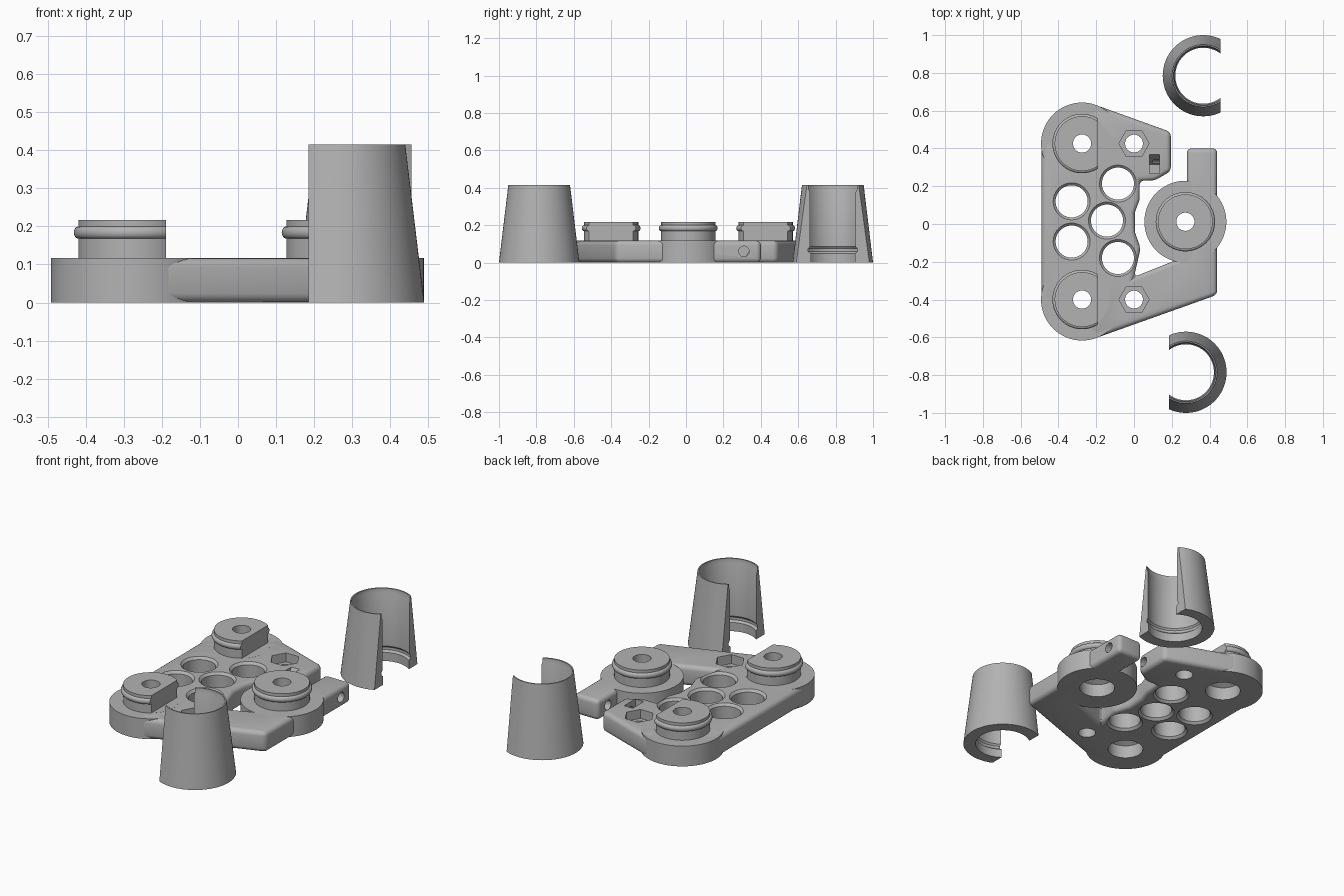
import bpy, bmesh, math
from mathutils import Matrix, Vector

if "Cube" in bpy.data.objects:
    bpy.data.objects.remove(bpy.data.objects["Cube"], do_unlink=True)

grey = bpy.data.materials.new("plain_grey")
grey.use_nodes = True
colour = (0.45, 0.45, 0.45, 1)
grey.diffuse_color = colour
for node in grey.node_tree.nodes:
    if node.type == 'BSDF_PRINCIPLED':
        node.inputs["Base Color"].default_value = colour

HEIGHT = 0.117
cutters = []


def make(name, bm, cutter=False):
    """Turn a bmesh into an object."""
    bmesh.ops.recalc_face_normals(bm, faces=bm.faces[:])
    me = bpy.data.meshes.new(name)
    bm.to_mesh(me)
    bm.free()
    me.materials.append(grey)
    ob = bpy.data.objects.new(name, me)
    bpy.context.scene.collection.objects.link(ob)
    if cutter:
        ob.hide_render = True
        cutters.append(ob)
    return ob


def lathe(name, profile, centre, cutter=False, steps=72):
    """Revolve a closed (radius, z) loop around a vertical axis."""
    bm = bmesh.new()
    rings = []
    for i in range(steps):
        a = math.tau * i / steps
        rings.append([bm.verts.new((centre[0] + r * math.cos(a),
                                    centre[1] + r * math.sin(a), z)) for r, z in profile])
    n = len(profile)
    for i in range(steps):
        p, q = rings[i], rings[(i + 1) % steps]
        for j in range(n):
            k = (j + 1) % n
            bm.faces.new((p[j], q[j], q[k], p[k]))
    bmesh.ops.remove_doubles(bm, verts=bm.verts[:], dist=1e-5)
    return make(name, bm, cutter)


def prism(name, points, z0, z1, cutter=False):
    bm = bmesh.new()
    base = bm.faces.new([bm.verts.new((x, y, z0)) for x, y in points])
    top = bmesh.ops.extrude_face_region(bm, geom=[base])["geom"]
    verts = [v for v in top if isinstance(v, bmesh.types.BMVert)]
    bmesh.ops.translate(bm, verts=verts, vec=(0, 0, z1 - z0))
    return make(name, bm, cutter)


def rod(name, centre, radius, z0, z1, sides=48):
    pts = [(centre[0] + radius * math.cos(math.tau * i / sides),
            centre[1] + radius * math.sin(math.tau * i / sides)) for i in range(sides)]
    return prism(name, pts, z0, z1, True)


def box(name, x0, x1, y0, y1, z0, z1):
    return prism(name, [(x0, y0), (x1, y0), (x1, y1), (x0, y1)], z0, z1, True)


def finish(ob, cuts=(), bevel=0):
    """Bevel, cut, bake the modifiers and smooth."""
    if bevel:
        b = ob.modifiers.new("rounding", 'BEVEL')
        b.width, b.segments, b.limit_method = bevel, 4, 'ANGLE'
        b.angle_limit = math.radians(25)
    for c in cuts:
        m = ob.modifiers.new("cut", 'BOOLEAN')
        m.operation, m.solver, m.object = 'DIFFERENCE', 'EXACT', c
    bpy.context.view_layer.update()
    dg = bpy.context.evaluated_depsgraph_get()
    me = bpy.data.meshes.new_from_object(ob.evaluated_get(dg))
    ob.modifiers.clear()
    ob.data = me
    me.shade_smooth()
    me.set_sharp_from_angle(angle=math.radians(30))


# Round bosses with snap knobs and countersunk bores
bosses = [("back_right", (-0.275, 0.426)), ("front_right", (-0.275, -0.40)),
          ("left", (0.272, 0.012))]
snap_ring = [(0.145 + 0.012 * math.sin(math.pi * i / 8),
              0.184 - 0.016 * math.cos(math.pi * i / 8)) for i in range(9)]
boss_profile = ([(0.095, 0), (0.217, 0), (0.217, HEIGHT), (0.145, HEIGHT)] + snap_ring
                + [(0.145, 0.217), (0.048, 0.217), (0.048, 0.1), (0.095, 0.075)])

# Cutters shared by the plate and bosses
shared = []
for x, y in [(-0.33, 0.12), (-0.33, -0.093), (-0.085, 0.214), (-0.143, 0.018), (-0.085, -0.18)]:
    shared.append(lathe("lightening_cutter", [(0, -0.01), (0.108, -0.01), (0.085, 0.013),
                  (0.085, HEIGHT - 0.013), (0.108, HEIGHT + 0.01), (0, HEIGHT + 0.01)],
                  (x, y), True, 48))
for y in (0.426, -0.40):
    shared.append(rod("nut_cutter", (0, y), 0.08, 0.065, 0.2, 6))
    shared.append(rod("bolt_cutter", (0, y), 0.047, -0.1, 0.2))

# Cross hole through tab and arm end, with a sloped nut pocket
cross = rod("cross_cutter", (0, 0), 0.028, 0, 0.42, 32)
cross.data.transform(Matrix.Translation((0.1, 0.31, 0.06)) @ Matrix.Rotation(math.pi / 2, 4, 'Y'))
pocket = box("pocket_cutter", 0.082, 0.136, 0.267, 0.37, 0.025, 0.12)
for v in pocket.data.vertices:
    if v.co.z < 0.05 and v.co.y > 0.3:
        v.co.y = 0.315

# Plate with the arm and clamp tab
outline = [(-0.49, 0.426), (-0.2, 0.629), (0.195, 0.487), (0.195, 0.28), (0.11, 0.23),
           (0.03, 0.23), (0.03, 0.13), (0.004, 0.06), (0.004, -0.04), (0.035, -0.13),
           (0.0, -0.28), (0.2, -0.2), (0.28, -0.17), (0.28, 0.4), (0.44, 0.4),
           (0.44, -0.375), (-0.2, -0.603), (-0.49, -0.40)]
plate = prism("base_plate", outline, 0, HEIGHT)
bores = [rod("bore_cutter", c, 0.12, -0.1, 0.3) for _, c in bosses]
finish(plate, shared + [cross, pocket] + bores, 0.024)

for name, centre in bosses:
    boss = lathe(name + "_boss", boss_profile, centre)
    cuts = list(shared)
    if centre[0] < 0:
        cuts.append(box("flat_cutter", -0.19, 0.1, centre[1] - 0.2, centre[1] + 0.2,
                        HEIGHT + 0.0005, 0.3))
    finish(boss, cuts)

# Tapered open shells with inner snap groove and top lip
shell_profile = [(0.148, 0), (0.215, 0), (0.165, 0.415), (0.158, 0.415), (0.158, 0.392),
                 (0.152, 0.377), (0.152, 0.085), (0.16, 0.075), (0.16, 0.06), (0.148, 0.05)]
for name, x, y, side in [("front_shell", 0.275, -0.785, -1), ("back_shell", 0.367, 0.785, 1)]:
    shell = lathe(name, shell_profile, (x, y))
    a, b = sorted((x + side * 0.09, x + side * 0.4))
    finish(shell, [box("shell_cutter", a, b, y - 0.3, y + 0.3, -0.1, 0.6)])

for c in cutters:
    bpy.data.objects.remove(c, do_unlink=True)
